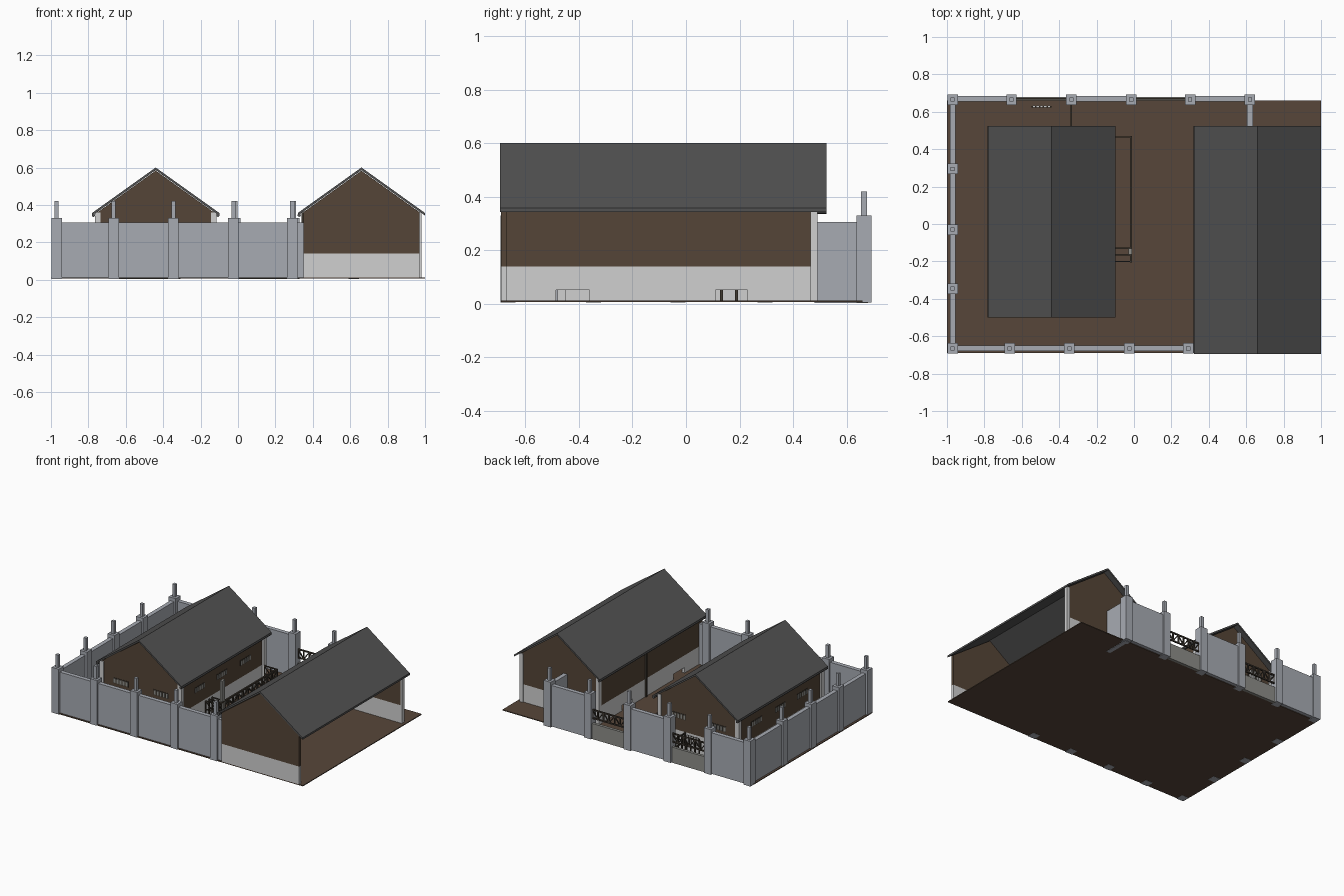
import bpy, bmesh, math
from mathutils import Vector, Matrix

if "Cube" in bpy.data.objects:
    bpy.data.objects.remove(bpy.data.objects["Cube"])


def mat(name, c):
    m = bpy.data.materials.new(name)
    m.diffuse_color = (*c, 1)
    m.use_nodes = True
    m.node_tree.nodes["Principled BSDF"].inputs["Base Color"].default_value = m.diffuse_color
    return m


EARTH = mat("earth", (0.095, 0.062, 0.042))
TIMBER = mat("brown_cladding", (0.09, 0.06, 0.038))
PLINTH = mat("pale_plinth", (0.63, 0.63, 0.63))
CONCRETE = mat("grey_concrete", (0.39, 0.41, 0.45))
ROOF = mat("roof_grey", (0.085, 0.085, 0.085))
IRON = mat("dark_frame", (0.05, 0.04, 0.03))
PANEL = mat("gate_grey", (0.27, 0.27, 0.25))


def finish(name, bm, m):
    bmesh.ops.recalc_face_normals(bm, faces=bm.faces[:])
    me = bpy.data.meshes.new(name)
    bm.to_mesh(me)
    bm.free()
    me.materials.append(m)
    ob = bpy.data.objects.new(name, me)
    bpy.context.collection.objects.link(ob)
    return ob


def add_box(bm, x0, x1, y0, y1, z0, z1):
    mx = Matrix.Translation(((x0 + x1) / 2, (y0 + y1) / 2, (z0 + z1) / 2)) @ Matrix.Diagonal((x1 - x0, y1 - y0, z1 - z0, 1))
    bmesh.ops.create_cube(bm, size=1, matrix=mx)


def boxes(name, m, items):
    bm = bmesh.new()
    for b in items:
        add_box(bm, *b)
    return finish(name, bm, m)


def add_beam(bm, a, b, t):
    a, b = Vector(a), Vector(b)
    d = b - a
    mx = Matrix.Translation((a + b) / 2) @ d.to_track_quat('Z', 'Y').to_matrix().to_4x4() @ Matrix.Diagonal((t, t, d.length, 1))
    bmesh.ops.create_cube(bm, size=1, matrix=mx)


def prism(name, m, profile, y0, y1):
    """Extrude an xz profile along y."""
    bm = bmesh.new()
    f = bm.faces.new([bm.verts.new((x, y0, z)) for x, z in profile])
    r = bmesh.ops.extrude_face_region(bm, geom=[f])
    bmesh.ops.translate(bm, vec=(0, y1 - y0, 0), verts=[v for v in r["geom"] if isinstance(v, bmesh.types.BMVert)])
    return finish(name, bm, m)


def truss(name, a, b, z0, z1, n, t=0.008, post_z=None):
    """Lattice rail between two ground points, with optional posts."""
    bm = bmesh.new()
    a, b = Vector((*a, 0)), Vector((*b, 0))
    up = Vector((0, 0, 1))
    for z in (z0, z1):
        add_beam(bm, a + up * z, b + up * z, t)
    for i in range(n + 1):
        p = a.lerp(b, i / n)
        add_beam(bm, p + up * (z0 if post_z is None else post_z), p + up * z1, t)
        if i < n:
            q = a.lerp(b, (i + 1) / n)
            lo, hi = (z0, z1) if i % 2 else (z1, z0)
            add_beam(bm, p + up * lo, q + up * hi, t * 0.7)
    return finish(name, bm, IRON)


# Ground
boxes("yard_ground", EARTH, [(-1, 1, -0.69, 0.66, 0.006, 0.012)])

# Perimeter walls
W = 0.305
boxes("perimeter_wall", CONCRETE, [
    (-0.97, 0.36, -0.68, -0.65, 0.01, W),
    (-0.985, -0.955, -0.67, 0.67, 0.01, W),
    (-0.97, -0.655, 0.655, 0.685, 0.01, W),
    (-0.335, -0.015, 0.655, 0.685, 0.01, W),
    (0.3, 0.62, 0.655, 0.685, 0.01, W),
    (0.605, 0.635, 0.48, 0.67, 0.003, W)])

# Pillars with slim finials
spots = [(x, -0.665) for x in (-0.97, -0.665, -0.345, -0.025, 0.29)]
spots += [(-0.97, y) for y in (-0.345, -0.03, 0.295)]
spots += [(x, 0.665) for x in (-0.97, -0.655, -0.335, -0.015, 0.3, 0.62)]
pil = []
for x, y in spots:
    pil.append((x - 0.028, x + 0.028, y - 0.028, y + 0.028, 0.005, 0.33))
    pil.append((x - 0.011, x + 0.011, y - 0.011, y + 0.011, 0.33, 0.42))
boxes("wall_pillars", CONCRETE, pil)

# Back gates: low panel with a lattice rail above
for i, (x0, x1) in enumerate(((-0.63, -0.36), (0.01, 0.275))):
    boxes(f"gate_panel_{i}", PANEL, [(x0, x1, 0.66, 0.68, 0.003, 0.115)])
    truss(f"gate_rail_{i}", (x0, 0.67), (x1, 0.67), 0.15, 0.21, 6, 0.009)


def roof(name, cx, half, y0, y1):
    e, r, t = 0.357, 0.6, 0.014
    prism(name, ROOF, [(cx - half, e), (cx, r), (cx + half, e), (cx + half, e - t), (cx, r - t), (cx - half, e - t)], y0, y1)


def gable(name, cx, half, y0, y1):
    s = (0.6 - 0.357) / 0.34
    e = 0.583 - s * half
    prism(name, TIMBER, [(cx - half, 0.14), (cx + half, 0.14), (cx + half, e), (cx, 0.583), (cx - half, e)], y0, y1)


def gutter(name, x, y0, y1):
    bm = bmesh.new()
    mx = Matrix.Translation((x, (y0 + y1) / 2, 0.345)) @ Matrix.Rotation(math.pi / 2, 4, 'X')
    bmesh.ops.create_cone(bm, cap_ends=True, segments=8, radius1=0.009, radius2=0.009, depth=y1 - y0, matrix=mx)
    finish(name, bm, ROOF)


# Left building: enclosed
CX, H, Y0, Y1 = -0.44, 0.31, -0.475, 0.485
roof("left_roof", CX, 0.34, -0.5, 0.525)
gable("left_front_gable", CX, H, Y0, Y0 + 0.02)
gable("left_back_gable", CX, H, Y1 - 0.02, Y1)
sides = [(CX - H, CX - H + 0.02), (CX + H - 0.02, CX + H)]
boxes("left_side_cladding", TIMBER, [(a, b, Y0 + 0.02, Y1 - 0.02, 0.14, 0.365) for a, b in sides])
boxes("left_plinth", PLINTH, [(a, b, Y0, Y1, 0.012, 0.14) for a, b in sides]
      + [(CX - H, CX + H, y, y + 0.02, 0.012, 0.14) for y in (Y0, Y1 - 0.02)])
boxes("left_corner_posts", PLINTH, [(x - 0.015, x + 0.015, y - 0.015, y + 0.015, 0.012, 0.36)
                                   for x in (CX - H, CX + H) for y in (Y0 + 0.01, Y1 - 0.01)])
for i, sx in enumerate((-1, 1)):
    gutter(f"left_gutter_{i}", CX + sx * 0.333, -0.5, 0.525)

# Slatted windows as thin plates
frames, slats = [], []
z0, z1 = 0.225, 0.265
for y, s in ((Y0, -1), (Y1, 1)):
    for x in (CX - 0.16, CX + 0.16):
        frames.append((x - 0.06, x + 0.06, y - 0.002, y + 0.002, z0, z1))
        for k in range(5):
            c = x - 0.048 + 0.024 * k
            slats.append((c - 0.007, c + 0.007, y - 0.004, y + 0.004, z0 + 0.005, z1 - 0.005))
for x in (CX - H, CX + H):
    for y in (-0.25, 0.0, 0.27):
        frames.append((x - 0.002, x + 0.002, y - 0.06, y + 0.06, z0, z1))
        for k in range(5):
            c = y - 0.048 + 0.024 * k
            slats.append((x - 0.004, x + 0.004, c - 0.007, c + 0.007, z0 + 0.005, z1 - 0.005))
boxes("window_frames", IRON, frames)
boxes("window_slats", PANEL, slats)

# Right building: open on its outer side
CX, H, Y0, Y1 = 0.66, 0.31, -0.69, 0.485
roof("right_roof", CX, 0.34, -0.695, 0.525)
gable("right_front_gable", CX, H, Y0, Y0 + 0.02)
gable("right_back_gable", CX, H, Y1 - 0.02, Y1)
X = CX - H
boxes("right_inner_cladding", TIMBER, [(X, X + 0.02, Y0 + 0.02, Y1 - 0.02, 0.14, 0.365)])
boxes("right_plinth", PLINTH, [
    (X, CX + H, Y0, Y0 + 0.02, 0.012, 0.14), (X, CX + H, Y1 - 0.02, Y1, 0.012, 0.14),
    (X, X + 0.02, Y0, Y1, 0.052, 0.14),
    # gaps between these three leave the two low hatches
    (X, X + 0.02, Y0, -0.485, 0.012, 0.052), (X, X + 0.02, -0.36, 0.11, 0.012, 0.052),
    (X, X + 0.02, 0.23, Y1, 0.012, 0.052)])
boxes("right_back_posts", PLINTH, [(x - 0.013, x + 0.013, 0.465, 0.492, 0.012, 0.36) for x in (X + 0.01, 0.967)])
gutter("right_gutter", CX - 0.333, -0.69, 0.525)
boxes("downpipe", IRON, [(X - 0.01, X, -0.045, -0.035, 0.012, 0.36)])

# Yard pen beside the left building
truss("pen_long_rail", (-0.016, -0.2), (-0.016, 0.465), 0.075, 0.135, 12, 0.011, 0.012)
for i, y in enumerate((0.465, -0.13, -0.165, -0.2)):
    truss(f"pen_end_rail_{i}", (-0.115, y), (-0.016, y), 0.075, 0.135, 2, 0.007, 0.012)
boxes("pen_post", PANEL, [(-0.03, -0.012, -0.162, -0.13, 0.012, 0.29)])

# Short divider and a small rack by the back gate
truss("back_divider", (-0.335, 0.485), (-0.335, 0.645), 0.075, 0.135, 4, 0.008, 0.012)
truss("rack_frame", (-0.545, 0.628), (-0.445, 0.628), 0.13, 0.2, 3, 0.008, 0.012)
boxes("rack_slats", PLINTH, [(-0.54 + 0.02 * k, -0.528 + 0.02 * k, 0.624, 0.634, 0.15, 0.206) for k in range(5)])
